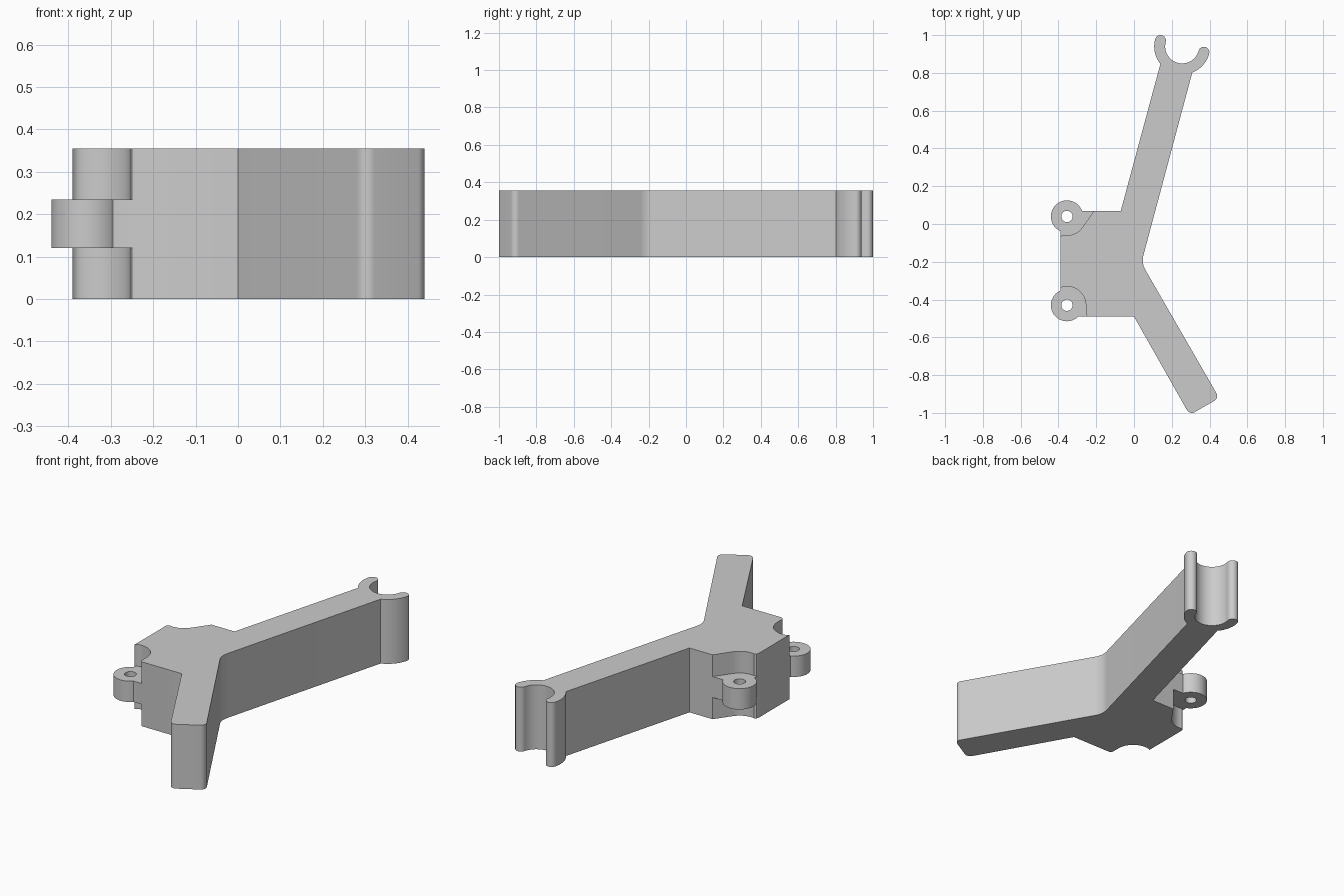
import bpy, bmesh, math
from mathutils import Vector

if "Cube" in bpy.data.objects:
    bpy.data.objects.remove(bpy.data.objects["Cube"])

HEIGHT = 0.355
LUG_LOW, LUG_HIGH = 0.12, 0.235

grey = bpy.data.materials.new("plain grey")
grey.use_nodes = True
grey.diffuse_color = (0.6, 0.6, 0.6, 1)
grey.node_tree.nodes["Principled BSDF"].inputs["Base Color"].default_value = (0.6, 0.6, 0.6, 1)


def arc(center, radius, start, end, steps=16):
    """Points along an arc, angles in degrees."""
    angles = [math.radians(start + (end - start) * i / steps) for i in range(steps + 1)]
    return [Vector((center[0] + radius * math.cos(a), center[1] + radius * math.sin(a))) for a in angles]


def polar(center, radius, angle):
    return arc(center, radius, angle, angle, 1)[0]


def fillet(before, corner, after, radius, steps=8):
    """Round one corner of an outline."""
    before, corner, after = Vector(before), Vector(corner), Vector(after)
    a, b = (before - corner).normalized(), (after - corner).normalized()
    half = a.angle(b) / 2
    reach = radius / math.tan(half)
    center = corner + (a + b).normalized() * radius / math.sin(half)
    u, v = corner + a * reach - center, corner + b * reach - center
    return [center + u.lerp(v, i / steps).normalized() * radius for i in range(steps + 1)]


def prism(name, outline, low, high):
    """Extrude a flat outline upward."""
    bm = bmesh.new()
    base = bm.faces.new([bm.verts.new((p[0], p[1], low)) for p in outline])
    top = bmesh.ops.extrude_face_region(bm, geom=[base])["geom"]
    bmesh.ops.translate(bm, vec=(0, 0, high - low),
                        verts=[g for g in top if isinstance(g, bmesh.types.BMVert)])
    bmesh.ops.recalc_face_normals(bm, faces=bm.faces)
    mesh = bpy.data.meshes.new(name)
    bm.to_mesh(mesh)
    bm.free()
    mesh.materials.append(grey)
    obj = bpy.data.objects.new(name, mesh)
    bpy.context.collection.objects.link(obj)
    return obj


def combine(target, tool, operation):
    """Apply a boolean and discard the tool."""
    bpy.context.view_layer.objects.active = target
    mod = target.modifiers.new("boolean", "BOOLEAN")
    mod.operation, mod.object, mod.solver = operation, tool, "EXACT"
    bpy.ops.object.modifier_apply(modifier=mod.name)
    bpy.data.objects.remove(tool)


# Straight lower arm with rounded end, and the bend on the outer side
hip, foot_a, foot_b, bend = (0, -0.49), (0.295, -1.011), (0.451, -0.921), (0.039, -0.206)
clip, inner, outer = (0.255, 0.94), 0.09, 0.148
middle, tip = (inner + outer) / 2, (outer - inner) / 2
right_end, left_end = 345, 165
join_right, join_left = 291.2, 218.8

outline = [Vector(hip)]
outline += fillet(hip, foot_a, foot_b, 0.03)
outline += fillet(foot_a, foot_b, bend, 0.03)
outline += fillet(foot_b, bend, polar(clip, outer, join_right), 0.1)

# Open round clip at the end of the long arm
outline += arc(clip, outer, join_right, right_end)
outline += arc(polar(clip, middle, right_end), tip, 345, 525)[1:-1]
outline += arc(clip, inner, right_end, left_end, 32)
outline += arc(polar(clip, middle, left_end), tip, 345, 525)[1:-1]
outline += arc(clip, outer, left_end, join_left)

# Square block
outline += [Vector(p) for p in ((-0.07, 0.07), (-0.39, 0.07), (-0.39, -0.49))]
bracket = prism("bracket", outline, 0, HEIGHT)

# Hinge lugs, with pockets above and below each one
back_lug, front_lug = (-0.355, 0.04), (-0.355, -0.43)
back_pocket = arc(back_lug, 0.1, -35, -102) + [
    Vector(p) for p in ((-0.385, -0.063), (-0.391, -0.075), (-0.5, -0.075),
                        (-0.5, 0.2), (-0.119, 0.2))]
front_pocket = arc(front_lug, 0.1, 0, 102) + [
    Vector(p) for p in ((-0.385, -0.337), (-0.391, -0.345), (-0.5, -0.345), (-0.5, -0.6),
                        (-0.24, -0.6), (-0.24, -0.491), (-0.25, -0.486), (-0.255, -0.475))]

for center, pocket in ((back_lug, back_pocket), (front_lug, front_pocket)):
    combine(bracket, prism("lug", arc(center, 0.085, 0, 360, 48)[:-1], 0.05, 0.3), "UNION")
    for low, high in ((-0.1, LUG_LOW), (LUG_HIGH, HEIGHT + 0.1)):
        combine(bracket, prism("pocket", pocket, low, high), "DIFFERENCE")
    combine(bracket, prism("pin_hole", arc(center, 0.03, 0, 360, 32)[:-1], -0.1, 0.5), "DIFFERENCE")

# Smooth curves, sharp edges
bpy.ops.object.select_all(action="DESELECT")
bracket.select_set(True)
bpy.context.view_layer.objects.active = bracket
bpy.ops.object.shade_smooth_by_angle(angle=math.radians(30))
